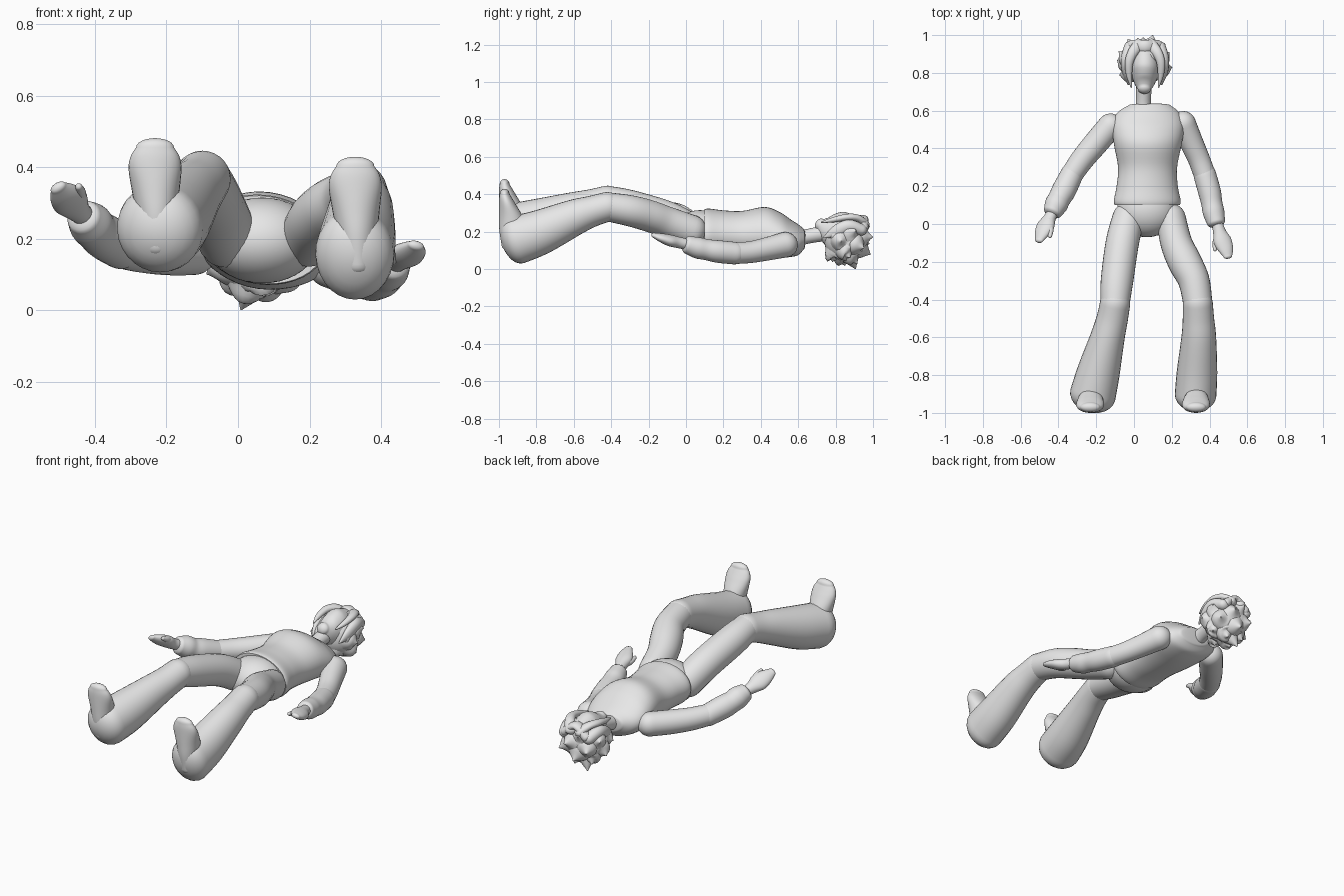
import bpy, bmesh, math
from mathutils import Vector

if "Cube" in bpy.data.objects:
    bpy.data.objects.remove(bpy.data.objects["Cube"])

grey = bpy.data.materials.new("plain grey")
grey.use_nodes = True
grey.diffuse_color = (0.8, 0.8, 0.8, 1)
grey.node_tree.nodes["Principled BSDF"].inputs["Base Color"].default_value = (0.8, 0.8, 0.8, 1)


def finish(name, bm):
    bmesh.ops.recalc_face_normals(bm, faces=bm.faces)
    me = bpy.data.meshes.new(name)
    bm.to_mesh(me)
    bm.free()
    me.materials.append(grey)
    ob = bpy.data.objects.new(name, me)
    bpy.context.collection.objects.link(ob)
    bpy.ops.object.select_all(action='DESELECT')
    ob.select_set(True)
    bpy.context.view_layer.objects.active = ob
    bpy.ops.object.shade_smooth_by_angle(angle=math.radians(50))
    return ob


def spline(rows, steps):
    """Catmull-Rom through rows of equal length."""
    out = []
    for i in range(len(rows) - 1):
        a, b = rows[max(i - 1, 0)], rows[i]
        c, d = rows[i + 1], rows[min(i + 2, len(rows) - 1)]
        for k in range(steps):
            t = k / steps
            out.append([0.5 * (2 * q + (r - p) * t + (2 * p - 5 * q + 4 * r - s) * t * t
                               + (3 * q - p - 3 * r + s) * t ** 3)
                        for p, q, r, s in zip(a, b, c, d)])
    return out + [list(rows[-1])]


def tube(name, rows, caps=(1, 1), ref=(0, 0, 1), roll=0, axis=None, segs=28, steps=5):
    """Loft of ellipses; row = x, y, z, side radius, depth radius. caps = roundness of the ends."""
    rows = [r if len(r) == 5 else (*r, r[3]) for r in rows]
    pts = spline(rows, steps)
    pos = [Vector(p[:3]) for p in pts]
    rings = []
    for i, p in enumerate(pts):
        t = Vector(axis) if axis else (pos[min(i + 1, len(pos) - 1)] - pos[max(i - 1, 0)]).normalized()
        rings.append((pos[i], t, p[3], p[4]))

    def dome(ring, sign, amount):
        c, t, a, b = ring
        return [(c + t * sign * amount * min(a, b) * math.sin(k * math.pi / 12), t,
                 a * math.cos(k * math.pi / 12), b * math.cos(k * math.pi / 12))
                for k in (1, 2, 3, 4, 5, 5.7)]
    if caps[0]:
        rings = dome(rings[0], -1, caps[0])[::-1] + rings
    if caps[1]:
        rings += dome(rings[-1], 1, caps[1])
    bm = bmesh.new()
    loops = []
    for c, t, a, b in rings:
        s = t.cross(Vector(ref)).normalized()
        u = s.cross(t)
        s, u = s * math.cos(roll) + u * math.sin(roll), u * math.cos(roll) - s * math.sin(roll)
        loops.append([bm.verts.new(c + s * a * math.cos(w) + u * b * math.sin(w))
                      for w in (2 * math.pi * k / segs for k in range(segs))])
    for l0, l1 in zip(loops, loops[1:]):
        for k in range(segs):
            bm.faces.new((l0[k], l0[(k + 1) % segs], l1[(k + 1) % segs], l1[k]))
    bm.faces.new(loops[0])
    bm.faces.new(loops[-1])
    return finish(name, bm)


def ball(name, centre, radii):
    bm = bmesh.new()
    bmesh.ops.create_uvsphere(bm, u_segments=32, v_segments=20, radius=1)
    for v in bm.verts:
        v.co = Vector([c + r * q for c, r, q in zip(centre, radii, v.co)])
    return finish(name, bm)


# Torso, pelvis and neck
tube("shirt_torso", [
    (.07, .10, .197, .174, .122), (.07, .125, .197, .178, .125), (.07, .20, .193, .163, .120),
    (.072, .30, .188, .157, .122), (.073, .42, .195, .18, .136), (.075, .50, .182, .19, .122),
    (.075, .56, .165, .182, .098), (.077, .60, .157, .155, .08), (.082, .628, .160, .112, .055)],
    caps=(0, .2), roll=-math.radians(8), axis=(0, 1, 0), segs=40)
ball("pelvis", (.068, .075, .195), (.158, .145, .12))
tube("neck", [(.05, .60, .165, .045), (.05, .65, .175, .039), (.053, .73, .19, .042)])

# Legs: thigh, flared lower leg and upturned foot
tube("right_thigh", [(-.03, .03, .205, .085, .088), (-.062, -.10, .275, .088),
                     (-.09, -.30, .337, .086), (-.10, -.42, .368, .077)])
tube("right_lower_leg", [(-.10, -.42, .366, .08), (-.115, -.50, .345, .083), (-.14, -.60, .315, .091, .097),
                         (-.187, -.78, .258, .113, .12), (-.218, -.905, .229, .122, .125)], caps=(1, .76))
tube("left_thigh", [(.196, .03, .205, .078, .084), (.224, -.10, .25, .084), (.268, -.20, .285, .089, .085),
                    (.317, -.30, .312, .083), (.338, -.42, .333, .077)])
tube("left_lower_leg", [(.338, -.42, .333, .079), (.341, -.50, .31, .083), (.343, -.60, .275, .092, .097),
                        (.334, -.78, .197, .107, .12), (.326, -.905, .156, .11, .13)], caps=(1, .75))


def foot(name, x, dz):
    tube(name, [(x + .005, -.926, .18 + dz, .046, .06), (x + .003, -.928, .26 + dz, .056, .07),
                (x, -.936, .33 + dz, .066, .064), (x - .002, -.954, .395 + dz, .074, .046),
                (x - .002, -.964, .43 + dz, .068, .035), (x - .002, -.970, .455 + dz, .053, .026)],
         caps=(.8, 1), ref=(0, 1, 0), axis=(0, 0, 1))


foot("right_foot", -.23, 0)
foot("left_foot", .33, -.052)

# Arms: upper arm, sleeve with a full cuff, flat hand and thumb
tube("right_upper_arm", [(-.125, .518, .165, .067), (-.20, .43, .164, .066),
                         (-.275, .34, .168, .062), (-.337, .25, .178, .058)])
tube("right_sleeve", [(-.328, .265, .175, .06), (-.37, .18, .203, .064), (-.395, .135, .222, .06),
                      (-.413, .10, .242, .061), (-.43, .065, .259, .05)], caps=(1, .5))
tube("right_hand", [(-.425, .07, .26, .028), (-.447, .03, .278, .034, .03), (-.468, -.01, .303, .05, .03),
                    (-.487, -.05, .324, .042, .025), (-.502, -.085, .342, .024, .015)], roll=-.6)
tube("right_thumb", [(-.45, .015, .30, .022), (-.442, -.03, .328, .017), (-.445, -.065, .345, .010)])
tube("left_upper_arm", [(.26, .53, .13, .068), (.305, .43, .107, .062),
                        (.345, .34, .09, .058), (.378, .25, .085, .058)])
tube("left_sleeve", [(.375, .26, .085, .06), (.40, .17, .094, .06), (.412, .11, .104, .056),
                     (.422, .06, .114, .057), (.435, .008, .13, .048)], caps=(1, .5))
tube("left_hand", [(.437, .02, .13, .028), (.452, -.04, .142, .034, .03), (.469, -.09, .154, .048, .03),
                   (.487, -.135, .168, .04, .023), (.497, -.17, .18, .024, .014)], roll=.25)
tube("left_thumb", [(.45, -.06, .145, .022), (.432, -.10, .15, .017), (.429, -.135, .16, .010)])

# Head: face, ears and hair cap
tube("face", [(.055, .718, .238, .036, .034), (.056, .755, .218, .058, .076),
              (.058, .82, .20, .077, .108), (.058, .90, .19, .072, .095)], caps=(.8, .8))
for side, x in (("right", -.045), ("left", .16)):
    ball(side + "_ear", (x, .80, .18), (.016, .026, .034))
HAIR = Vector((.054, .85, .158))
RAD = Vector((.118, .112, .118))
ball("hair_cap", HAIR, RAD)

# Broad hair tufts over the back, sides and crown
COUNT = 26
for i in range(COUNT):
    z = 1 - (2 * i + 1) / COUNT
    w = i * 2.39996
    d = Vector((math.sqrt(1 - z * z) * math.cos(w), math.sqrt(1 - z * z) * math.sin(w), z))
    if d.y < -.6 or (d.z > .35 and d.y < .45):
        continue
    base = HAIR + Vector([a * b * .84 for a, b in zip(d, RAD)])
    reach = .026 if d.z < -.5 else .036
    swirl = Vector((0, .01, -.004))
    tube("hair_tuft", [(*base, .062), (*(base + d * .02), .046),
                       (*(base + d * reach + swirl * .5), .022),
                       (*(base + d * (reach + .012) + swirl), .005)],
         caps=(0, 1), ref=(.31, .43, .85), segs=16, steps=4)
tube("hair_low_tuft", [(.035, .88, .06, .045), (.02, .895, .028, .022), (.01, .905, .005, .005)],
     caps=(0, 1), ref=(1, 0, 0), segs=16)

# Locks framing the face
for side in (-1, 1):
    cx = .058
    tube("hair_front_lock", [(cx + side * .025, .95, .24, .036, .025), (cx + side * .06, .915, .272, .028, .02),
                             (cx + side * .083, .86, .277, .023, .018), (cx + side * .084, .79, .264, .016, .014),
                             (cx + side * .072, .725, .25, .004, .004)], segs=16)
    tube("hair_side_lock", [(cx + side * .075, .935, .21, .036, .032), (cx + side * .098, .87, .23, .03, .034),
                            (cx + side * .10, .80, .20, .02, .032), (cx + side * .088, .74, .17, .005, .005)], segs=16)
tube("hair_crown", [(-.01, .945, .22, .03, .025), (.058, .94, .27, .035, .02),
                    (.125, .945, .22, .03, .025)], segs=16)
